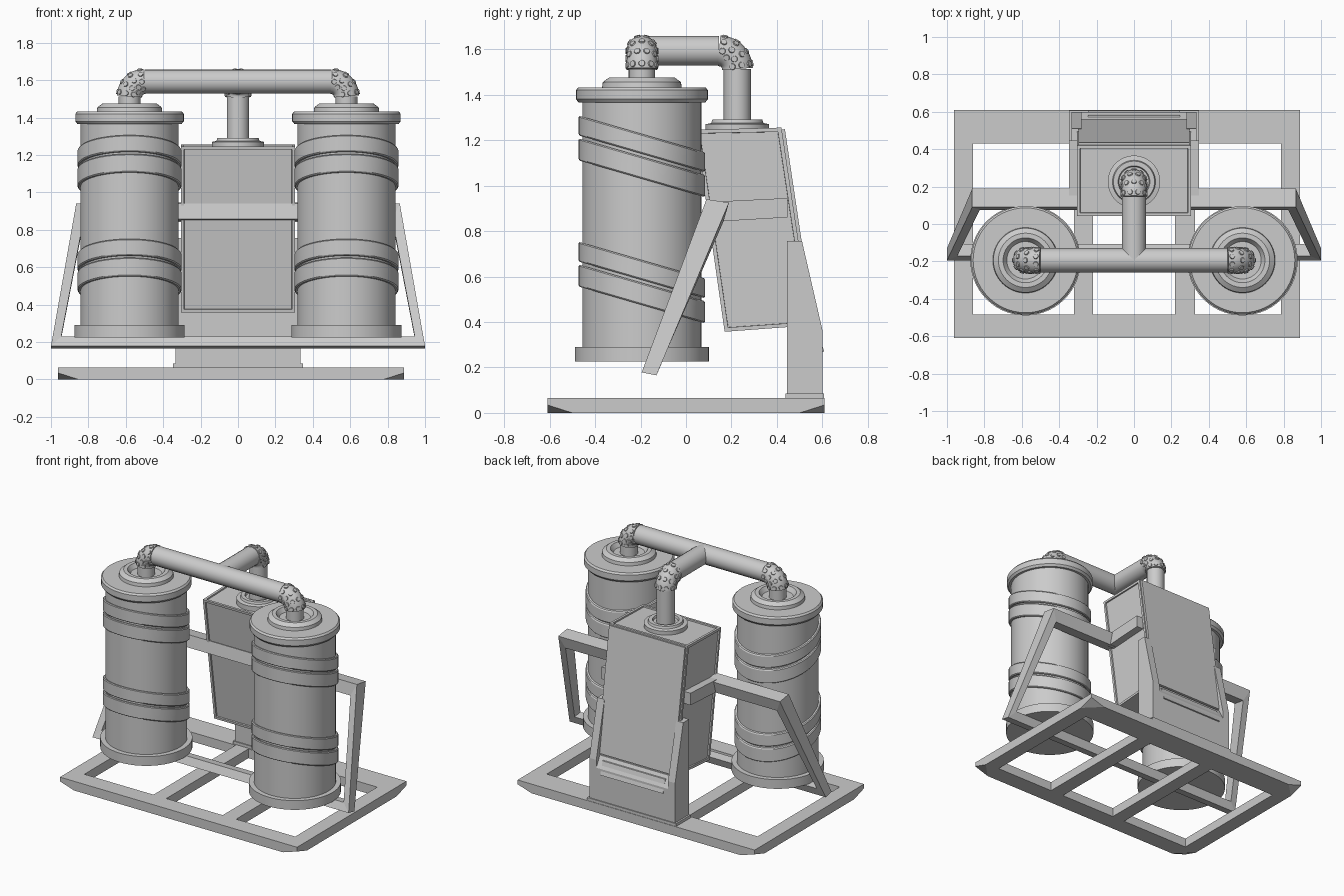
import bpy, bmesh, math
from mathutils import Vector, Matrix

if "Cube" in bpy.data.objects:
    bpy.data.objects.remove(bpy.data.objects["Cube"])


def finish(name, bm, smooth=False):
    bmesh.ops.recalc_face_normals(bm, faces=bm.faces[:])
    me = bpy.data.meshes.new(name)
    bm.to_mesh(me)
    bm.free()
    ob = bpy.data.objects.new(name, me)
    bpy.context.collection.objects.link(ob)
    if smooth:
        smooth_object(ob)
    return ob


def smooth_object(ob):
    bpy.ops.object.select_all(action='DESELECT')
    ob.select_set(True)
    bpy.context.view_layer.objects.active = ob
    bpy.ops.object.shade_smooth_by_angle(angle=math.radians(30))


def add_box(bm, x0, x1, y0, y1, z0, z1):
    m = Matrix.Translation(((x0 + x1) / 2, (y0 + y1) / 2, (z0 + z1) / 2))
    bmesh.ops.create_cube(bm, size=1, matrix=m @ Matrix.Diagonal((x1 - x0, y1 - y0, z1 - z0, 1)))


def box(name, *dims):
    bm = bmesh.new()
    add_box(bm, *dims)
    return finish(name, bm)


def prism(yz, x0, x1):
    bm = bmesh.new()
    f = bm.faces.new([bm.verts.new((x0, y, z)) for y, z in yz])
    ext = bmesh.ops.extrude_face_region(bm, geom=[f])
    for v in ext['geom']:
        if isinstance(v, bmesh.types.BMVert):
            v.co.x = x1
    bmesh.ops.recalc_face_normals(bm, faces=bm.faces[:])
    return bm


def lathe(name, profile, x, y, closed=False, shear=0.0, segs=56):
    bm = bmesh.new()
    rings = []
    for r, z in profile:
        if r == 0:
            rings.append([bm.verts.new((x, y, z))] * segs)
            continue
        ring = []
        for i in range(segs):
            a = 2 * math.pi * i / segs
            dy = r * math.sin(a)
            ring.append(bm.verts.new((x + r * math.cos(a), y + dy, z + shear * dy)))
        rings.append(ring)
    pairs = list(zip(rings, rings[1:])) + ([(rings[-1], rings[0])] if closed else [])
    for a, b in pairs:
        for i in range(segs):
            j = (i + 1) % segs
            bm.faces.new(list(dict.fromkeys((a[i], a[j], b[j], b[i]))))
    return finish(name, bm, True)


def pipe(name, pts, r):
    cu = bpy.data.curves.new(name, 'CURVE')
    cu.dimensions = '3D'
    cu.bevel_depth, cu.bevel_resolution, cu.use_fill_caps = r, 6, True
    sp = cu.splines.new('POLY')
    sp.points.add(len(pts) - 1)
    for p, co in zip(sp.points, pts):
        p.co = (*co, 1)
    ob = bpy.data.objects.new(name, cu)
    bpy.context.collection.objects.link(ob)
    bpy.ops.object.select_all(action='DESELECT')
    ob.select_set(True)
    bpy.context.view_layer.objects.active = ob
    bpy.ops.object.convert(target='MESH')
    smooth_object(bpy.context.view_layer.objects.active)


PIPE_Z, BEND, ELBOW_R = 1.593, 0.08, 0.068


def elbow(name, foot, direction):
    """Studded quarter bend from a vertical pipe at foot (x, y) to a horizontal direction."""
    d, up = Vector(direction), Vector((0, 0, 1))
    centre = Vector((*foot, PIPE_Z - BEND)) + d * BEND

    def arc(t):
        return centre - d * BEND * math.cos(t) + up * BEND * math.sin(t)
    pipe(name, [arc(math.pi / 2 * i / 10) for i in range(11)], ELBOW_R)
    side = d.cross(up)
    bm = bmesh.new()
    for k in range(4):
        t = math.radians(10 + 23.3 * k)
        out = -d * math.cos(t) + up * math.sin(t)
        for s in range(-3, 4):
            a = math.radians(36 * s + (18 if k % 2 else 0))
            n = out * math.cos(a) + side * math.sin(a)
            m = Matrix.Translation(arc(t) + n * ELBOW_R) @ n.to_track_quat('Z', 'Y').to_matrix().to_4x4()
            bmesh.ops.create_cone(bm, cap_ends=True, segments=10, radius1=0.015, radius2=0.013,
                                  depth=0.008, matrix=m)
    finish(name + "_studs", bm)


# Skid base: long rails, cross members, clipped lower corners
X0, X1, Y = -0.963, 0.888, 0.61
bm = bmesh.new()
add_box(bm, X0, X1, 0.43, Y, 0, 0.065)
add_box(bm, X0, X1, -Y, -0.485, 0, 0.065)
for a, b in ((X0, -0.86), (-0.32, -0.22), (0.22, 0.325), (0.786, X1)):
    add_box(bm, a, b, -0.485, 0.43, 0, 0.065)
for cx, sx in ((X0, -1), (X1, 1)):
    for sy in (-1, 1):
        n = Vector((sx / 0.11, sy / 0.11, -1 / 0.035)).normalized()
        bmesh.ops.bisect_plane(bm, geom=bm.verts[:] + bm.edges[:] + bm.faces[:],
                               plane_co=(cx, sy * Y, 0.035), plane_no=n, clear_outer=True)
        bmesh.ops.holes_fill(bm, edges=[e for e in bm.edges if e.is_boundary])
finish("skid_base", bm)

# Tanks with caps and slanted straps
TX, TY = 0.58, -0.194
tank = [(0, .225), (.295, .225), (.295, .29), (.262, .29), (.262, 1.365), (.278, 1.365),
        (.29, 1.38), (.29, 1.42), (.28, 1.432), (.175, 1.432), (.172, 1.455), (.145, 1.475),
        (.12, 1.475), (.1, 1.445), (0, 1.445)]
for s, side in ((-1, "left"), (1, "right")):
    lathe(side + "_tank", tank, s * TX, TY)
    for n, (z0, z1) in enumerate(((1.14, 1.227), (1.03, 1.127), (.585, .672), (.475, .572))):
        ring = [(.255, z0), (.273, z0), (.278, z0 + .006), (.278, z1 - .006), (.273, z1), (.255, z1)]
        lathe(f"{side}_strap_{n}", ring, s * TX, TY, True, -0.29)
    box(side + "_tank_tab", s * TX - .033, s * TX + .033, -.042, -.022, 1.42, 1.438)
    # Riser and elbow
    pipe(side + "_riser", [(s * TX, TY, 1.44), (s * TX, TY, PIPE_Z - BEND)], 0.058)
    elbow(side + "_elbow", (s * TX, TY), (-s, 0, 0))

# Manifold pipes
pipe("cross_pipe", [(-TX + BEND, TY, PIPE_Z), (TX - BEND, TY, PIPE_Z)], 0.065)
pipe("tee_pipe", [(0, TY, PIPE_Z), (0, .226 - BEND, PIPE_Z)], 0.065)
elbow("cabinet_elbow", (0, .226), (0, -1, 0))
pipe("cabinet_riser", [(0, .226, 1.25), (0, .226, PIPE_Z - BEND)], 0.06)
lathe("cabinet_collar", [(0, 1.235), (.14, 1.235), (.14, 1.27), (.115, 1.275), (.11, 1.29),
                         (.085, 1.29), (.08, 1.275), (0, 1.275)], 0, .226)

# Leaning cabinet: recessed front, sides and top, raised back panel
bm = prism([(.043, 1.245), (.42, 1.255), (.55, .385), (.17, .357)], -0.305, 0.305)
for f in bm.faces[:]:
    if f.normal.z > -0.7:
        back = f.normal.y > 0.7
        bmesh.ops.inset_individual(bm, faces=[f], thickness=0.012 if back else 0.024, depth=0)
        bmesh.ops.inset_individual(bm, faces=[f], thickness=0.001, depth=0.014 if back else -0.01)
finish("cabinet", bm)

# Pedestal: cheeks, centre block, lip and foot plate
cheek = [(.445, .08), (.6, .08), (.6, .365), (.51, .757), (.445, .757)]
for s, side in ((-1, "left"), (1, "right")):
    finish(side + "_pedestal_cheek", prism(cheek, s * .28, s * .335))
    # Bracket along cabinet side
    finish(side + "_cabinet_bracket",
           prism([(.14, .842), (.447, .86), (.447, .945), (.14, .93)], s * .295, s * .348))
finish("pedestal_block", prism([(.445, .08), (.6, .08), (.6, .31), (.56, .385), (.445, .385)], -.285, .285))
finish("pedestal_lip", prism([(.54, .37), (.58, .36), (.608, .27), (.57, .26)], -.245, .245))
box("pedestal_foot", -.347, .347, .438, .607, .06, .085)

# Tilted carrying frame: closed trapezoid loop of rectangular section
top = [(.865, .09, .94), (.865, .189, .925), (.825, .165, .842), (.825, .075, .857)]
low = [(1, -.195, .178), (1, -.13, .165), (.945, -.108, .22), (.945, -.172, .23)]
bm = bmesh.new()
rings = []
for sect, s in ((top, -1), (top, 1), (low, 1), (low, -1)):
    rings.append([bm.verts.new((s * x, y, z)) for x, y, z in sect])
for k in range(4):
    a, b = rings[k], rings[(k + 1) % 4]
    for i in range(4):
        j = (i + 1) % 4
        bm.faces.new((a[i], a[j], b[j], b[i]))
finish("carrying_frame", bm)
